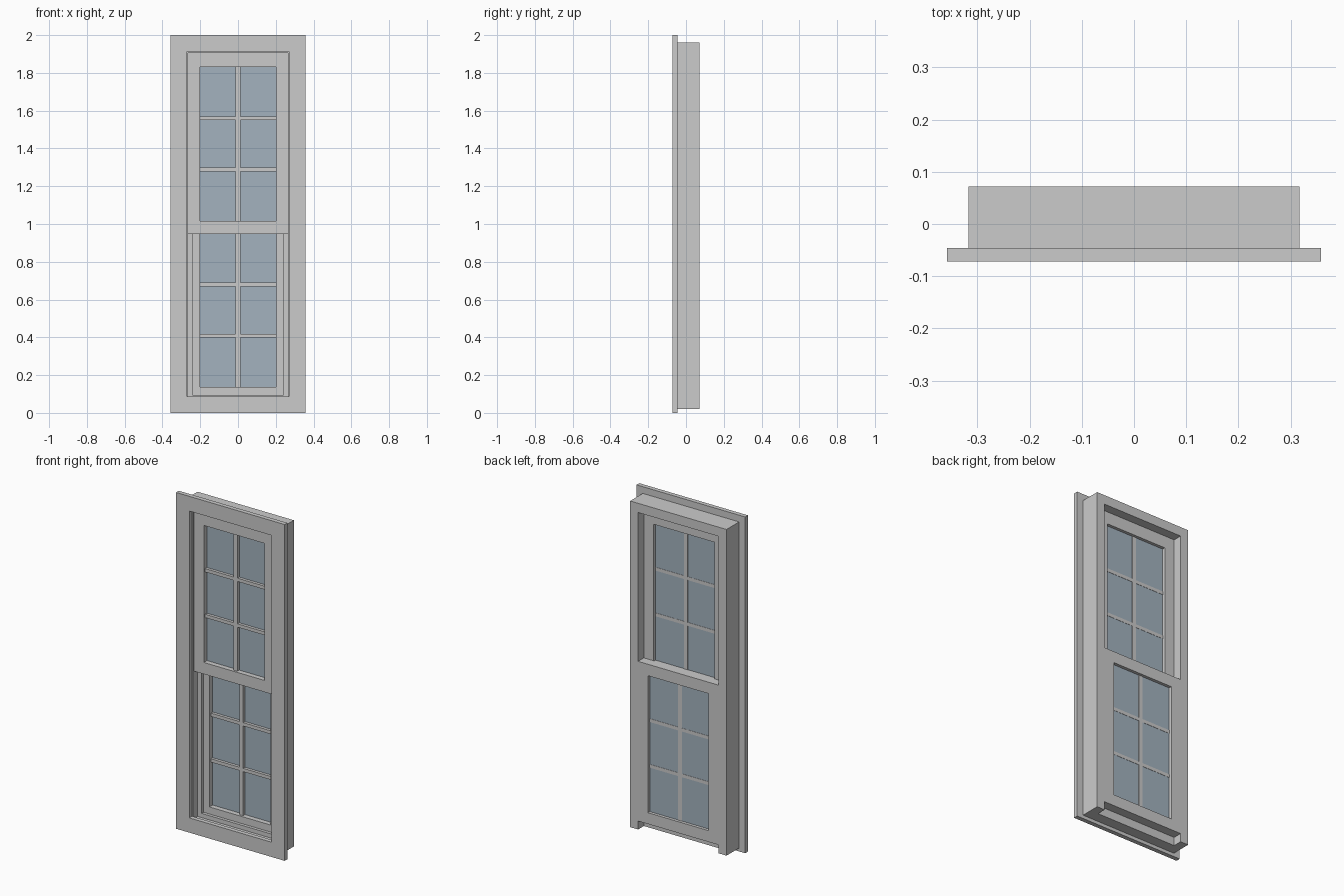
import bpy
import bmesh

if "Cube" in bpy.data.objects:
    bpy.data.objects.remove(bpy.data.objects["Cube"])


def material(name, rgb):
    m = bpy.data.materials.new(name)
    m.diffuse_color = (*rgb, 1)
    m.use_nodes = True
    m.node_tree.nodes["Principled BSDF"].inputs["Base Color"].default_value = m.diffuse_color
    return m


PAINT = material("grey_paint", (0.6, 0.6, 0.6))
GLASS = material("blue_grey_glass", (0.37, 0.45, 0.52))

# Depth layers, front to back
FRONT, BOX_FRONT, BACK = -0.072, -0.046, 0.072
UPPER_Y, LOWER_Y = -0.036, 0.018
SASH_D = 0.054


def prism(name, outline, y0, y1, mat=PAINT):
    """Extrude an x-z outline from y0 to y1."""
    bm = bmesh.new()
    face = bm.faces.new([bm.verts.new((x, y0, z)) for x, z in outline])
    out = bmesh.ops.extrude_face_region(bm, geom=[face])
    moved = [v for v in out["geom"] if isinstance(v, bmesh.types.BMVert)]
    bmesh.ops.translate(bm, verts=moved, vec=(0, y1 - y0, 0))
    bmesh.ops.recalc_face_normals(bm, faces=bm.faces)
    me = bpy.data.meshes.new(name)
    bm.to_mesh(me)
    bm.free()
    me.materials.append(mat)
    ob = bpy.data.objects.new(name, me)
    bpy.context.collection.objects.link(ob)
    return ob


def box(name, x0, x1, y0, y1, z0, z1, mat=PAINT):
    return prism(name, [(x0, z0), (x1, z0), (x1, z1), (x0, z1)], y0, y1, mat)


# Casing: four boards with mitred corners
OX, IX, OZ0, OZ1, IZ0, IZ1 = 0.3575, 0.27, 0.0, 2.0, 0.0875, 1.9125
outer = [(-OX, OZ0), (OX, OZ0), (OX, OZ1), (-OX, OZ1)]
inner = [(-IX, IZ0), (IX, IZ0), (IX, IZ1), (-IX, IZ1)]
for i, side in enumerate(("bottom", "right", "top", "left")):
    j = (i + 1) % 4
    prism("casing_" + side, [outer[i], outer[j], inner[j], inner[i]], FRONT, BOX_FRONT)

# Box frame: jambs and head as one arch, with a sill under the front half
JX, JI, JB, JT, HEAD, SILL = 0.317, 0.265, 0.02, 1.96, 1.905, 0.07
prism("box_frame", [(-JX, JB), (-JI, JB), (-JI, HEAD), (JI, HEAD), (JI, JB),
                    (JX, JB), (JX, JT), (-JX, JT)], BOX_FRONT, BACK)
box("sill", -JI, JI, BOX_FRONT, LOWER_Y, JB, SILL)

# U-shaped stop in front of the lower sash
S = 0.24
prism("sash_stop", [(-JI, SILL), (JI, SILL), (JI, 0.95), (S, 0.95), (S, 0.095),
                    (-S, 0.095), (-S, 0.95), (-JI, 0.95)], 0.0, LOWER_Y)


def sash(name, y, z0, z1, g0, g1):
    """Stiles, rails, glass and glazing bars (two by three panes)."""
    gx, yb = 0.2, y + SASH_D
    for side, s in (("left", -1), ("right", 1)):
        a, b = sorted((s * JI, s * gx))
        box(f"{name}_{side}_stile", a, b, y, yb, z0, z1)
    box(name + "_bottom_rail", -gx, gx, y, yb, z0, g0)
    box(name + "_top_rail", -gx, gx, y, yb, g1, z1)
    box(name + "_glass", -gx, gx, y + 0.030, y + 0.036, g0, g1, GLASS)
    box(name + "_vertical_bar", -0.0125, 0.0125, y + 0.012, y + 0.038, g0, g1)
    for k in (1, 2):
        z = g0 + (g1 - g0) * k / 3
        box(f"{name}_cross_bar_{k}", -gx, gx, y + 0.013, y + 0.0375, z - 0.01, z + 0.01)


sash("upper_sash", UPPER_Y, 0.948, HEAD, 1.017, 1.832)
sash("lower_sash", LOWER_Y, SILL, 1.02, 0.137, 0.952)
